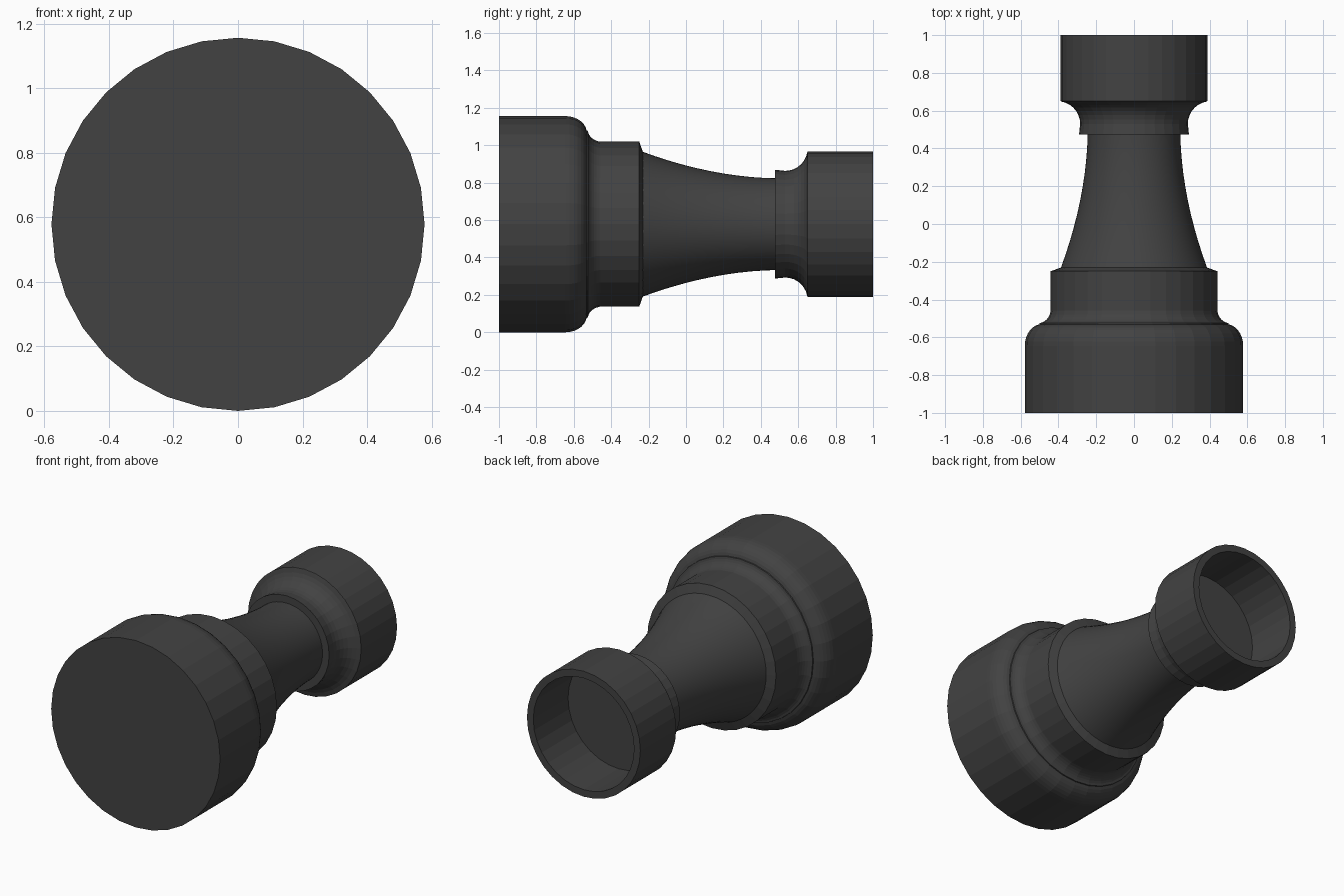
import bpy, bmesh, math
from mathutils import Vector, Matrix

if "Cube" in bpy.data.objects:
    bpy.data.objects.remove(bpy.data.objects["Cube"])

R = 0.578  # base radius = height of the long axis

mat = bpy.data.materials.new("dark_grey")
mat.diffuse_color = (0.055, 0.055, 0.055, 1)
mat.use_nodes = True
mat.node_tree.nodes["Principled BSDF"].inputs["Base Color"].default_value = mat.diffuse_color


def arc(cy, cr, ry, rr, a0, a1, n=7):
    """Elliptical arc as (y, radius) points, angles in degrees from the +y direction."""
    pts = []
    for i in range(n + 1):
        a = math.radians(a0 + (a1 - a0) * i / n)
        pts.append((cy + ry * math.cos(a), cr + rr * math.sin(a)))
    return pts


def lathe(name, profile, sides):
    """Revolve a (y, radius) profile about the long axis."""
    bm = bmesh.new()
    vs = [bm.verts.new((0, y, r)) for y, r in profile]
    es = [bm.edges.new(p) for p in zip(vs, vs[1:])]
    bmesh.ops.spin(bm, geom=vs + es, cent=(0, 0, 0), axis=(0, 1, 0),
                   angle=math.tau, steps=sides)
    bmesh.ops.remove_doubles(bm, verts=bm.verts, dist=1e-5)
    bmesh.ops.recalc_face_normals(bm, faces=bm.faces)
    bmesh.ops.translate(bm, verts=bm.verts, vec=(0, 0, R))
    me = bpy.data.meshes.new(name)
    bm.to_mesh(me)
    bm.free()
    me.materials.append(mat)
    ob = bpy.data.objects.new(name, me)
    bpy.context.collection.objects.link(ob)
    return ob


# Wide base: rounded shoulder flowing into a concave fillet
base = [(-1, 0), (-1, R)]
base += arc(-0.645, 0.488, 0.115, 0.09, 90, 8)
base += arc(-0.445, 0.505, 0.08, 0.065, 185, 270)
base += [(-0.42, 0.44), (-0.42, 0)]
lathe("base", base, 32)

# Collar with a sloped front face
lathe("collar", [(-0.46, 0), (-0.46, 0.441), (-0.25, 0.441), (-0.23, 0.385), (-0.23, 0)], 32)

# Neck tapering in a concave curve
neck = [(-0.24, 0)]
for i in range(11):
    t = i / 10
    neck.append((-0.24 + 0.74 * t, 0.245 + 0.145 * (1 - t) ** 1.9))
neck.append((0.50, 0))
neck_ob = lathe("neck", neck, 64)
bpy.context.view_layer.objects.active = neck_ob
neck_ob.select_set(True)
bpy.ops.object.shade_smooth_by_angle(angle=math.radians(30))

# Hollow cup with a concave underside
cup = [(0.475, 0), (0.475, 0.291)]
cup += arc(0.53, 0.405, 0.12, 0.12, 270, 350)
cup += [(0.65, 0.388), (1, 0.388), (1, 0.345), (0.66, 0.345), (0.66, 0)]
lathe("cup", cup, 32)
